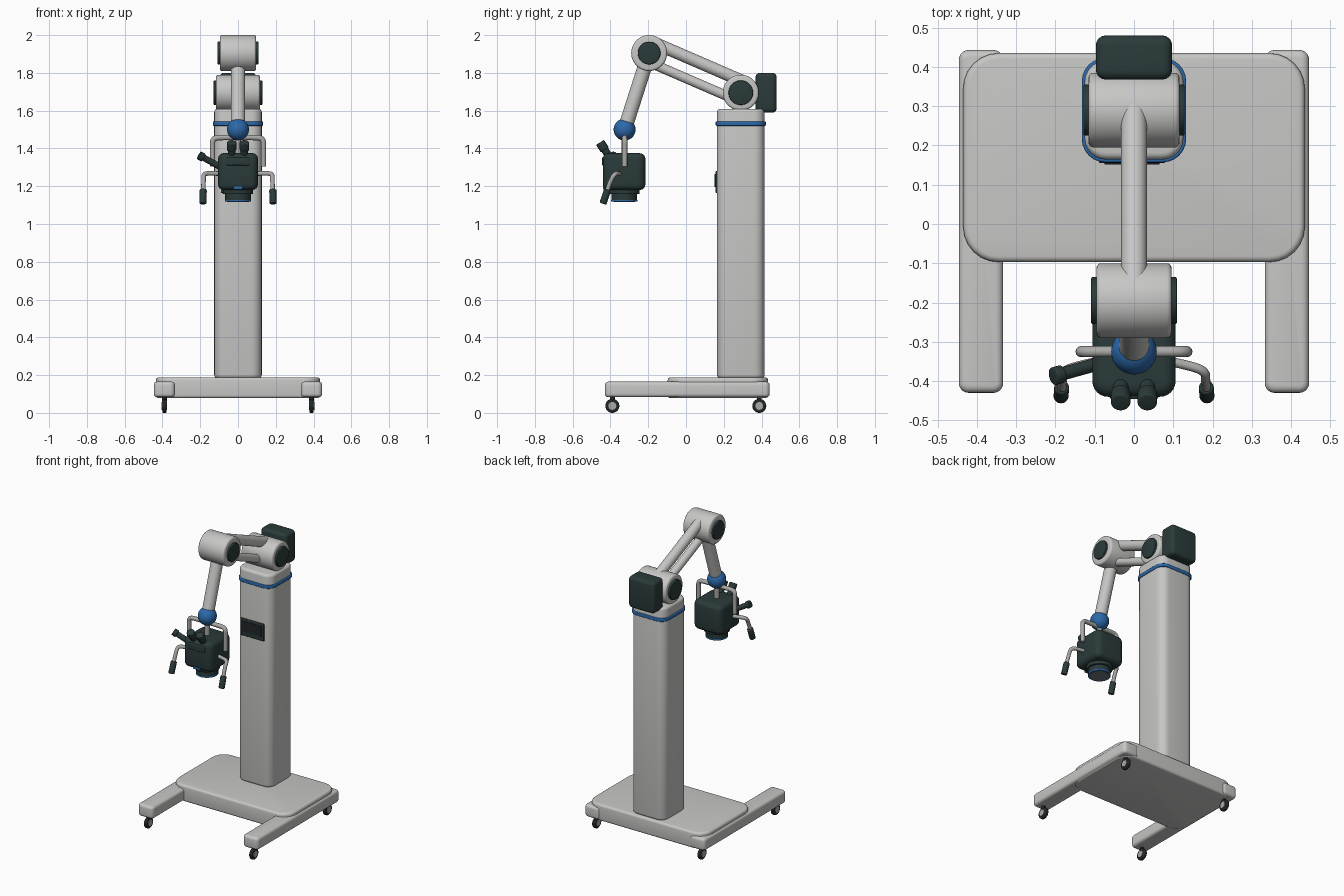
import bpy, bmesh, math
from mathutils import Vector

if "Cube" in bpy.data.objects:
    bpy.data.objects.remove(bpy.data.objects["Cube"])


def material(name, rgb):
    m = bpy.data.materials.new(name)
    m.diffuse_color = (*rgb, 1)
    m.use_nodes = True
    m.node_tree.nodes["Principled BSDF"].inputs["Base Color"].default_value = m.diffuse_color
    return m


PALE = material("pale_grey", (0.57, 0.57, 0.56))
DARK = material("dark_teal", (0.024, 0.043, 0.043))
BLUE = material("blue", (0.025, 0.14, 0.40))
STEEL = material("steel", (0.40, 0.40, 0.39))
TYRE = material("tyre_black", (0.015, 0.019, 0.02))
GLASS = material("lens_grey", (0.16, 0.18, 0.19))


def finish(name, mesh, mat):
    ob = bpy.data.objects.new(name, mesh)
    bpy.context.collection.objects.link(ob)
    mesh.materials.clear()
    mesh.materials.append(mat)
    bpy.ops.object.select_all(action='DESELECT')
    ob.select_set(True)
    bpy.context.view_layer.objects.active = ob
    bpy.ops.object.shade_smooth_by_angle(angle=math.radians(40))
    return ob


def from_bm(name, bm, mat):
    me = bpy.data.meshes.new(name)
    bmesh.ops.recalc_face_normals(bm, faces=bm.faces[:])
    bm.to_mesh(me)
    bm.free()
    return finish(name, me, mat)


def box(name, x, y, z, mat, corner=0.0, edge=0.0):
    """Box from ranges: 'corner' rounds the upright edges, 'edge' the rims."""
    bm = bmesh.new()
    bmesh.ops.create_cube(bm, size=1)
    for v in bm.verts:
        v.co = [r[0] + (c + 0.5) * (r[1] - r[0]) for c, r in zip(v.co, (x, y, z))]
    if corner:
        up = [e for e in bm.edges if abs(e.verts[0].co.z - e.verts[1].co.z) > 1e-4]
        bmesh.ops.bevel(bm, geom=up, offset=corner, segments=6, profile=0.5, affect='EDGES')
    if edge:
        rim = [e for e in bm.edges if abs(e.verts[0].co.z - e.verts[1].co.z) < 1e-4]
        if not corner:
            rim = bm.edges[:]
        bmesh.ops.bevel(bm, geom=rim, offset=edge, segments=4, profile=0.5, affect='EDGES')
    return from_bm(name, bm, mat)


def rod(name, a, b, r, mat, r2=None, edge=0.0, sides=40):
    """Cylinder between two points, with optional rounded rims."""
    a, b = Vector(a), Vector(b)
    d = b - a
    bm = bmesh.new()
    bmesh.ops.create_cone(bm, cap_ends=True, segments=sides, radius1=r,
                          radius2=r if r2 is None else r2, depth=d.length)
    if edge:
        rim = [e for e in bm.edges if abs(e.verts[0].co.z - e.verts[1].co.z) < 1e-5]
        bmesh.ops.bevel(bm, geom=rim, offset=edge, segments=3, profile=0.5, affect='EDGES')
    rot = d.to_track_quat('Z', 'Y')
    for v in bm.verts:
        v.co = rot @ v.co + (a + b) / 2
    return from_bm(name, bm, mat)


def pipe(name, pts, r, mat):
    """Round tube along a softly bent path."""
    cu = bpy.data.curves.new(name + "_path", 'CURVE')
    cu.dimensions = '3D'
    cu.bevel_depth, cu.bevel_resolution, cu.use_fill_caps = r, 4, True
    sp = cu.splines.new('NURBS')
    sp.points.add(len(pts) - 1)
    for p, co in zip(sp.points, pts):
        p.co = (*co, 1)
    sp.order_u, sp.use_endpoint_u, sp.resolution_u = 3, True, 6
    tmp = bpy.data.objects.new(name + "_path", cu)
    bpy.context.collection.objects.link(tmp)
    dg = bpy.context.evaluated_depsgraph_get()
    me = bpy.data.meshes.new_from_object(tmp.evaluated_get(dg))
    bpy.data.objects.remove(tmp)
    return finish(name, me, mat)


# Base: plate, two long feet and four casters
box("base_plate", (-0.435, 0.435), (-0.097, 0.435), (0.078, 0.188), PALE, 0.09, 0.015)
for s, side in ((-1, "left"), (1, "right")):
    box(side + "_foot", sorted((s * 0.333, s * 0.446)), (-0.43, 0.443), (0.083, 0.165),
        PALE, 0.025, 0.018)
    for y, end in ((-0.39, "front"), (0.388, "rear")):
        x, n = s * 0.39, f"{end}_{side}_caster_"
        rod(n + "tyre", (x - 0.011, y, 0.037), (x + 0.011, y, 0.037), 0.037, TYRE, edge=0.006)
        rod(n + "hub", (x - 0.014, y, 0.037), (x + 0.014, y, 0.037), 0.021, STEEL)
        rod(n + "stem", (x, y, 0.06), (x, y, 0.09), 0.013, TYRE)

# Column with blue band and control panel
box("column", (-0.126, 0.126), (0.164, 0.416), (0.183, 1.61), PALE, 0.055, 0.018)
box("column_band", (-0.133, 0.133), (0.157, 0.423), (1.52, 1.543), BLUE, 0.06, 0.005)
box("control_panel", (-0.09, 0.08), (0.155, 0.18), (1.165, 1.28), DARK, edge=0.005)
box("panel_screen", (-0.075, 0.065), (0.152, 0.157), (1.195, 1.265), TYRE)

# Shoulder and elbow drums with dark caps, rear counterweight
SH, EL = Vector((0, 0.29, 1.695)), Vector((0, -0.195, 1.905))
for n, c, half, r, cap in (("shoulder", SH, 0.116, 0.095, 0.065),
                           ("elbow", EL, 0.096, 0.095, 0.06)):
    w, o = Vector((half, 0, 0)), Vector((half + 0.013, 0, 0))
    rod(n + "_drum", c - w, c + w, r, PALE, edge=0.012, sides=56)
    rod(n + "_caps", c - o, c + o, cap, DARK, edge=0.004)
box("counterweight", (-0.097, 0.097), (0.368, 0.48), (1.59, 1.80), DARK, 0.025, 0.022)

# Parallel upper arm tubes and forearm with ball joint
d = (SH - EL).normalized()
up = Vector((0, -d.z, d.y))
for n, off, r in (("upper_arm_tube", 0.06, 0.033), ("lower_arm_tube", -0.045, 0.026)):
    rod(n, EL + up * off, SH + up * off, r, PALE)
BALL = Vector((0, -0.325, 1.50))
rod("forearm", EL, BALL, 0.038, PALE)
bm = bmesh.new()
bmesh.ops.create_uvsphere(bm, u_segments=40, v_segments=24, radius=0.058)
bmesh.ops.translate(bm, verts=bm.verts[:], vec=BALL)
from_bm("ball_joint", bm, BLUE)

# Yoke around the optics head
rod("yoke_stem", (0, -0.325, 1.36), (0, -0.325, 1.47), 0.016, STEEL)
pipe("yoke", [(-0.135, -0.325, 1.305), (-0.135, -0.325, 1.40), (-0.135, -0.325, 1.455),
              (-0.08, -0.325, 1.458), (0.08, -0.325, 1.458), (0.135, -0.325, 1.455),
              (0.135, -0.325, 1.40), (0.135, -0.325, 1.305)], 0.014, STEEL)

# Optics head and objective
box("optics_head", (-0.106, 0.106), (-0.44, -0.215), (1.18, 1.375), DARK, 0.04, 0.03)
box("eyepiece_mount", (-0.062, 0.062), (-0.446, -0.40), (1.31, 1.352), DARK, edge=0.006)
box("head_marker", (-0.025, 0.025), (-0.44, -0.40), (1.183, 1.199), BLUE, edge=0.002)
LENS = (0, -0.327)
rod("objective_collar", (*LENS, 1.158), (*LENS, 1.19), 0.08, DARK, edge=0.004)
rod("objective", (*LENS, 1.122), (*LENS, 1.17), 0.068, DARK)
rod("objective_ring", (*LENS, 1.118), (*LENS, 1.127), 0.069, BLUE)
rod("lens", (*LENS, 1.116), (*LENS, 1.12), 0.058, GLASS)

# Twin eyepieces
for s, side in ((-1, "left"), (1, "right")):
    x = s * 0.034
    rod(side + "_eyepiece_tube", (x, -0.395, 1.335), (x, -0.44, 1.41), 0.02, DARK)
    rod(side + "_eyepiece_cup", (x, -0.43, 1.393), (x, -0.455, 1.432), 0.025, DARK, edge=0.004)

# Side viewing tube
rod("side_scope", (-0.08, -0.353, 1.295), (-0.195, -0.385, 1.358), 0.017, DARK)
rod("side_scope_cup", (-0.183, -0.382, 1.351), (-0.206, -0.388, 1.364), 0.023, DARK, edge=0.003)

# Bent handles with dark grips
for s, side in ((-1, "left"), (1, "right")):
    pipe(side + "_handle", [(s * 0.09, -0.35, 1.267), (s * 0.14, -0.36, 1.268),
                            (s * 0.182, -0.375, 1.267), (s * 0.182, -0.398, 1.235),
                            (s * 0.184, -0.42, 1.17)], 0.012, STEEL)
    rod(side + "_grip", (s * 0.184, -0.415, 1.182), (s * 0.186, -0.44, 1.108), 0.019,
        DARK, edge=0.005)
